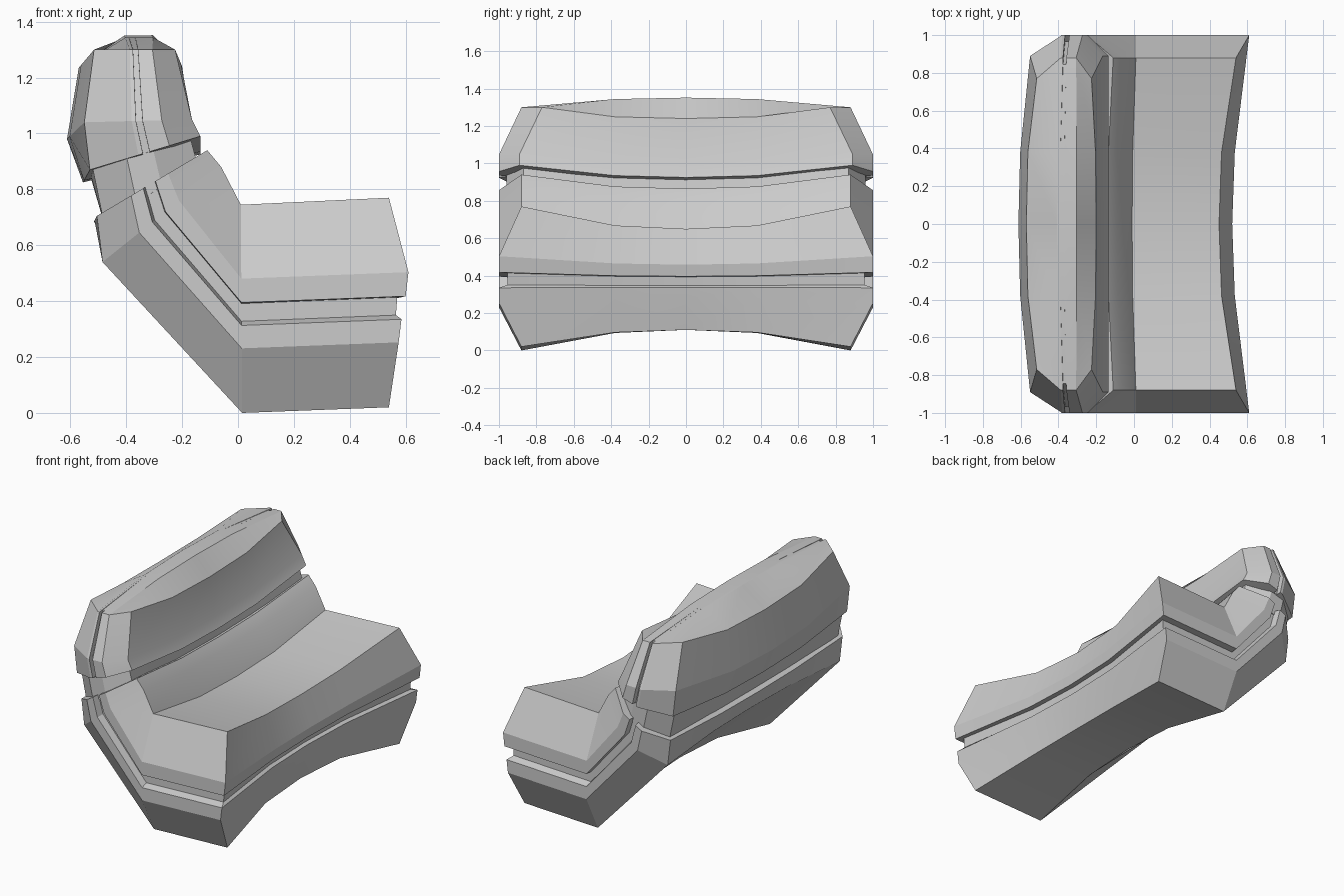
import bpy, bmesh

if "Cube" in bpy.data.objects:
    bpy.data.objects.remove(bpy.data.objects["Cube"])

FADE = [0, .85, 1, .85, 0]   # blend from end profile to middle profile


def part(name, first, last, layers, taper=0, crown=0):
    """Blend profile 'first' into 'last' through layers and skin the stack.
    Profile point: x, z, then the shift dx, dz of the middle of the part.
    Layer: blend, half width, forward bulge of the first point."""
    bm = bmesh.new()
    grids = []
    for t, width, bulge in layers:
        grid = []
        for i, (a, b) in enumerate(zip(first, last)):
            x, z, dx, dz = [p + (q - p) * t for p, q in zip(a, b)]
            y = width
            if i == 0:
                x += bulge
            if i == len(first) - 1:
                y -= taper
                dz += crown if 0 < t < 1 else 0
            grid.append([bm.verts.new((x + dx * f, v, z + dz * f))
                         for v, f in zip((-y, -.38, 0, .38, y), FADE)])
        grids.append(grid)

    def rim(g):
        return g[0] + [r[-1] for r in g[1:-1]] + g[-1][::-1] + [r[0] for r in g[-2:0:-1]]
    # walls between layers
    for a, b in zip(grids, grids[1:]):
        ra, rb = rim(a), rim(b)
        for i in range(len(ra)):
            j = (i + 1) % len(ra)
            bm.faces.new((ra[i], ra[j], rb[j], rb[i]))
    # outer skins
    for g in (grids[0], grids[-1]):
        for p, q in zip(g, g[1:]):
            for k in range(4):
                bm.faces.new((p[k], p[k + 1], q[k + 1], q[k]))
    bmesh.ops.recalc_face_normals(bm, faces=bm.faces)
    me = bpy.data.meshes.new(name)
    bm.to_mesh(me)
    bm.free()
    ob = bpy.data.objects.new(name, me)
    bpy.context.collection.objects.link(ob)
    bpy.ops.object.select_all(action='DESELECT')
    ob.select_set(True)
    bpy.context.view_layer.objects.active = ob
    bpy.ops.object.shade_smooth_by_angle(angle=.35)


# L-shaped seat: underside to cushion top, with a groove round the rim
part("seat_body",
     [(.54, .02, -.09, .09), (.015, 0, .03, .11), (-.485, .54, .02, .03), (-.505, .705, -.01, -.02)],
     [(.54, .77, -.09, -.12), (.01, .745, -.02, -.1), (-.06, .88, -.03, -.075), (-.11, .94, -.03, -.075)],
     [(0, .88, 0), (.31, 1, .035), (.42, 1, .045), (.44, .955, .025),
      (.525, .955, .03), (.53, 1, .06), (.645, 1, .07), (1, .88, 0)])

# recessed strip joining seat and headrest
part("neck",
     [(-.48, .68, 0, 0), (-.525, .9, -.01, -.03)],
     [(-.145, .89, -.03, -.07), (-.175, 1, -.02, -.04)],
     [(0, .86, 0), (.35, .96, 0), (.62, .96, 0), (1, .87, 0)])

# headrest roll: back skin to front skin, grooved at both ends
part("headrest",
     [(-.53, .87, -.025, -.045), (-.55, 1.04, -.062, -.06), (-.515, 1.3, -.055, -.065)],
     [(-.135, .99, 0, -.065), (-.165, 1.05, 0, -.06), (-.225, 1.3, .025, -.06)],
     [(0, .89, 0), (.44, 1, 0), (.48, 1, 0), (.481, .965, 0),
      (.54, .965, 0), (.541, 1, 0), (.72, 1, 0), (1, .89, 0)],
     taper=.12, crown=.113)
